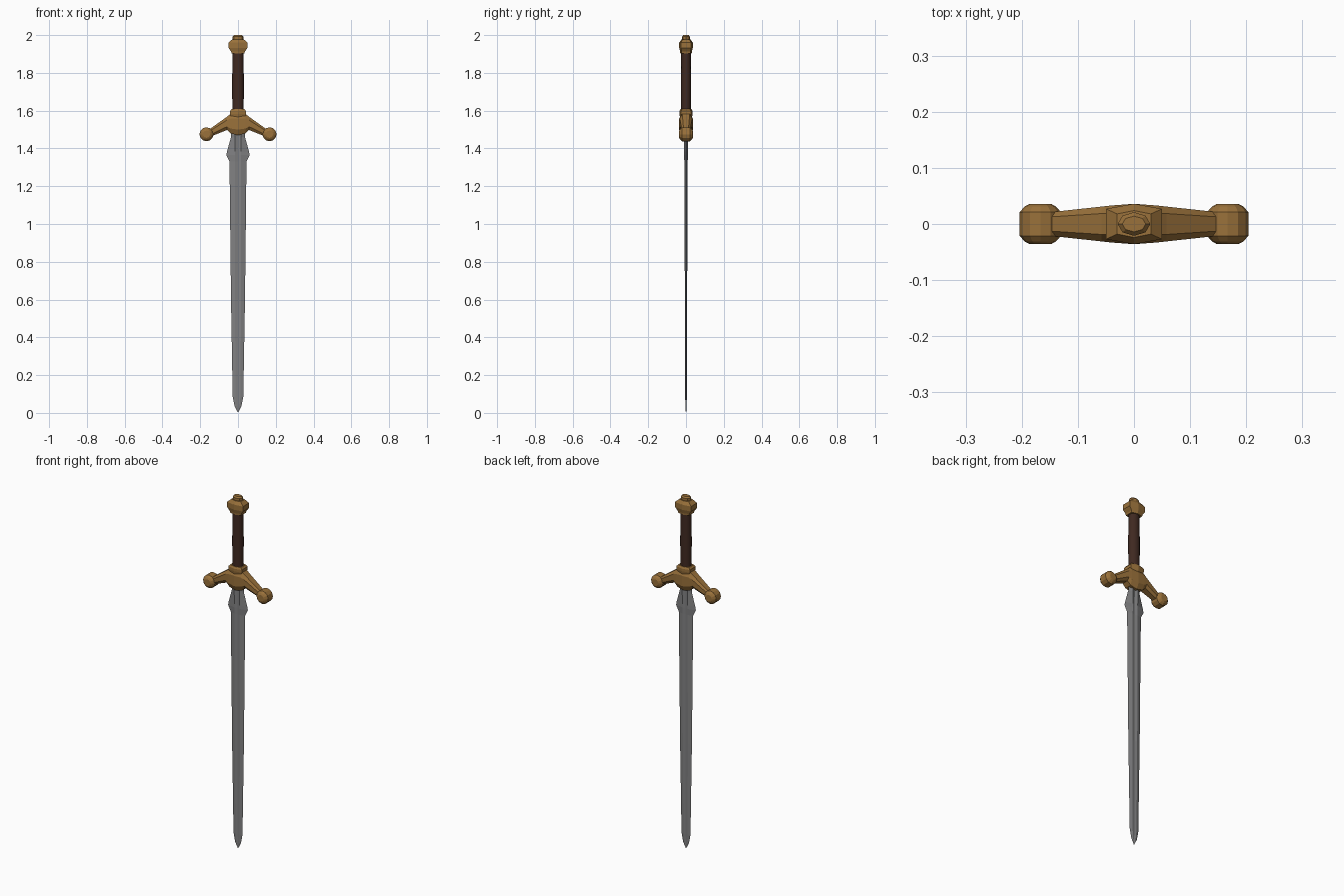
import bpy, bmesh, math

if "Cube" in bpy.data.objects:
    bpy.data.objects.remove(bpy.data.objects["Cube"])


def material(name, rgb):
    m = bpy.data.materials.new(name)
    m.diffuse_color = (*rgb, 1)
    m.use_nodes = True
    m.node_tree.nodes["Principled BSDF"].inputs["Base Color"].default_value = m.diffuse_color
    return m


BRASS = material("aged brass", (0.32, 0.165, 0.043))
STEEL = material("dull steel", (0.22, 0.22, 0.225))
LEATHER = material("dark leather", (0.05, 0.022, 0.015))


def loft(name, rings, mat):
    """Skin a list of equal-length closed rings and cap both ends."""
    bm = bmesh.new()
    vs = [[bm.verts.new(p) for p in r] for r in rings]
    n = len(vs[0])
    for a, b in zip(vs, vs[1:]):
        for i in range(n):
            j = (i + 1) % n
            bm.faces.new((a[i], a[j], b[j], b[i]))
    bm.faces.new(vs[0])
    bm.faces.new(vs[-1])
    bmesh.ops.recalc_face_normals(bm, faces=bm.faces)
    me = bpy.data.meshes.new(name)
    bm.to_mesh(me)
    bm.free()
    me.materials.append(mat)
    ob = bpy.data.objects.new(name, me)
    bpy.context.collection.objects.link(ob)
    return ob


def hexa(z, w, d):
    """Six-sided ring with its points facing front and back."""
    e = d * 0.75
    return [(w, -e, z), (w, e, z), (0, d, z), (-w, e, z), (-w, -e, z), (0, -d, z)]


def oval(z, w, d, n=12):
    return [(w * math.cos(2 * math.pi * i / n), d * math.sin(2 * math.pi * i / n), z)
            for i in range(n)]


# Blade with a shallow central groove: z, half width, half thickness
def blade_ring(z, w, t):
    f = min(0.016, w * 0.45)
    return [(w, 0, z), (f, t, z), (0, t * 0.55, z), (-f, t, z),
            (-w, 0, z), (-f, -t, z), (0, -t * 0.55, z), (f, -t, z)]


blade = [(0.003, 0.001, 0.001), (0.035, 0.018, 0.003), (0.085, 0.028, 0.0045),
         (0.6, 0.037, 0.006), (1.33, 0.045, 0.009), (1.365, 0.062, 0.010),
         (1.385, 0.058, 0.010), (1.46, 0.037, 0.011), (1.51, 0.037, 0.011)]
loft("blade", [blade_ring(*s) for s in blade], STEEL)


# Crossguard with chamfered drooping arms: x, bottom, top, half depth
def guard_ring(x, lo, hi, d):
    c = (hi - lo) * 0.25
    e = d * 0.6
    return [(x, -e, lo), (x, e, lo), (x, d, lo + c), (x, d, hi - c),
            (x, e, hi), (x, -e, hi), (x, -d, hi - c), (x, -d, lo + c)]


half = [(0.0, 1.47, 1.588, 0.036), (0.04, 1.48, 1.583, 0.033),
        (0.058, 1.498, 1.568, 0.031), (0.15, 1.461, 1.502, 0.021)]
full = [(-x, a, b, d) for x, a, b, d in reversed(half[1:])] + half
loft("crossguard", [guard_ring(*s) for s in full], BRASS)

# Domed round ends of the guard
profile = [(-0.036, 0.019), (-0.031, 0.028), (-0.021, 0.037),
           (0.021, 0.037), (0.031, 0.028), (0.036, 0.019)]
for side, label in ((-1, "left"), (1, "right")):
    rings = []
    for y, r in profile:
        rings.append([(side * 0.167 + r * math.cos(math.pi * i / 6), y,
                       1.475 + r * math.sin(math.pi * i / 6)) for i in range(12)])
    loft(label + "_guard_end", rings, BRASS)

# Collar between guard and grip
loft("collar", [hexa(1.565, 0.036, 0.032), hexa(1.583, 0.042, 0.035),
                hexa(1.598, 0.042, 0.035), hexa(1.608, 0.034, 0.03)], BRASS)

# Grip
grip = loft("grip", [oval(1.59, 0.03, 0.026), oval(1.75, 0.031, 0.027),
                     oval(1.915, 0.029, 0.025)], LEATHER)
for p in grip.data.polygons:
    p.use_smooth = len(p.vertices) == 4

# Pommel and its top button
loft("pommel", [hexa(1.902, 0.034, 0.030), hexa(1.912, 0.036, 0.031),
                hexa(1.932, 0.05, 0.036), hexa(1.96, 0.05, 0.036),
                hexa(1.978, 0.03, 0.024)], BRASS)
loft("pommel_button", [oval(1.97, 0.026, 0.018, 8), oval(1.98, 0.029, 0.021, 8),
                       oval(1.992, 0.029, 0.021, 8), oval(2.0, 0.021, 0.014, 8)], BRASS)
